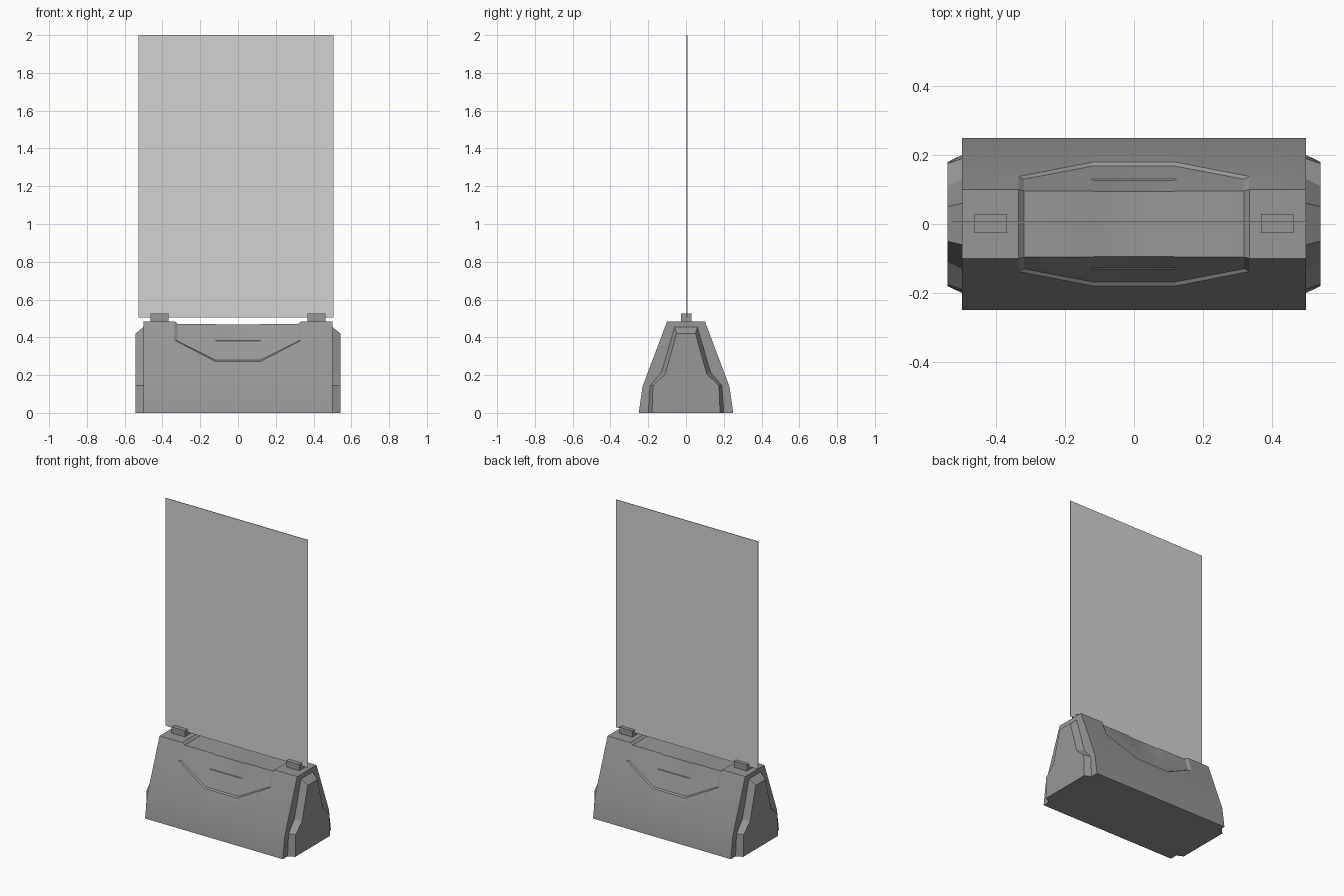
import bpy
import bmesh
import math

if "Cube" in bpy.data.objects:
    bpy.data.objects.remove(bpy.data.objects["Cube"], do_unlink=True)


def make_material(name, value):
    mat = bpy.data.materials.new(name)
    mat.use_nodes = True
    colour = (value, value, value, 1)
    mat.diffuse_color = colour
    mat.node_tree.nodes["Principled BSDF"].inputs["Base Color"].default_value = colour
    return mat


grey = make_material("mid_grey", 0.31)
pale = make_material("pale_grey", 0.65)


def finish(name, bm, material=grey):
    """Turn a bmesh into a named, shaded object."""
    bmesh.ops.recalc_face_normals(bm, faces=bm.faces[:])
    mesh = bpy.data.meshes.new(name)
    bm.to_mesh(mesh)
    bm.free()
    mesh.materials.append(material)
    mesh.shade_smooth()
    mesh.set_sharp_from_angle(angle=math.radians(20))
    obj = bpy.data.objects.new(name, mesh)
    bpy.context.collection.objects.link(obj)


def reflect(bm, axis):
    """Add a reflected copy across one axis and weld the seam."""
    copy = bmesh.ops.duplicate(bm, geom=bm.verts[:] + bm.edges[:] + bm.faces[:])
    for v in copy["geom"]:
        if isinstance(v, bmesh.types.BMVert):
            v.co[axis] = -v.co[axis]
    bmesh.ops.remove_doubles(bm, verts=bm.verts[:], dist=0.0001)


def box(name, size, centre, material=grey):
    bm = bmesh.new()
    bmesh.ops.create_cube(bm, size=1)
    bmesh.ops.scale(bm, vec=size, verts=bm.verts[:])
    bmesh.ops.translate(bm, vec=centre, verts=bm.verts[:])
    finish(name, bm, material)


# Body: one quarter is described, then reflected twice
TOP, HALF_TOP, HALF_MID, MID = 0.485, 0.10, 0.23, 0.14
SLOPE = (TOP - MID) / (HALF_MID - HALF_TOP)


def on_slope(x, y, drop=0.0):
    """Point on the sloping side, lowered by drop."""
    return (x, y, TOP - drop - (y - HALF_TOP) * SLOPE)


points = {
    "ridge": (0.5, 0, TOP), "shoulder": (0.5, HALF_TOP, TOP),
    "waist": (0.5, HALF_MID, MID), "foot": (0.5, 0.25, 0), "base": (0.5, 0, 0),
    "waist0": (0, HALF_MID, MID), "foot0": (0, 0.25, 0), "base0": (0, 0, 0),
}


def ring(tag, x, narrow, drop, edge, side, low):
    """Recess outline: ridge, shoulder, side corner, lower corner."""
    points[tag + "r"] = (x, 0, TOP - drop)
    points[tag + "s"] = (x, edge, TOP - drop)
    fall = drop + (HALF_TOP - edge) * SLOPE
    points[tag + "c"] = on_slope(x, side, fall)
    points[tag + "l"] = on_slope(narrow, low, fall)
    points[tag + "l0"] = on_slope(0, low, fall)


ring("rim_", 0.335, 0.12, 0, 0.10, 0.138, 0.180)
ring("floor_", 0.32, 0.12, 0.014, 0.096, 0.13, 0.168)
ring("step_", 0.123, 0.123, 0.014, 0.096, 0.13, 0.13)
ring("pane_", 0.111, 0.111, 0.018, 0.0945, 0.126, 0.126)
points["pane_mid"] = (0, points["pane_s"][1], points["pane_s"][2])
points["pane_top"] = (0, 0, points["pane_r"][2])

faces = [
    "ridge shoulder rim_s rim_r", "shoulder waist rim_c rim_s",
    "waist waist0 rim_l0 rim_l rim_c", "waist foot foot0 waist0",
    "base base0 foot0 foot", "ridge base foot waist shoulder",
    # Sloping recess rim
    "rim_r rim_s floor_s floor_r", "rim_s rim_c floor_c floor_s",
    "rim_c rim_l floor_l floor_c", "rim_l rim_l0 floor_l0 floor_l",
    # Recess floor
    "floor_r floor_s step_s step_r", "floor_s floor_c floor_l step_c step_s",
    "step_c floor_l floor_l0 step_l0",
    # Faint centre panel
    "step_r step_s pane_s pane_r", "step_s step_c pane_c pane_s",
    "step_c step_l0 pane_l0 pane_c",
    "pane_r pane_s pane_mid pane_top", "pane_s pane_c pane_l0 pane_mid",
]
bm = bmesh.new()
corner = {key: bm.verts.new(co) for key, co in points.items()
          if key not in ("step_l", "pane_l")}
for names in faces:
    bm.faces.new([corner[n] for n in names.split()])
reflect(bm, 0)
reflect(bm, 1)
finish("body", bm)

# Bevelled end panels
outer = [(0.20, 0), (0.19, 0.145), (0.13, 0.215), (0.06, 0.455)]
inner = [(0.18, 0), (0.175, 0.145), (0.11, 0.205), (0.05, 0.42)]


def end_panel(name, side):
    bm = bmesh.new()
    loops = []
    for x, half in ((0.5, outer), (0.542, inner)):
        outline = half + [(-y, z) for y, z in reversed(half)]
        loops.append([bm.verts.new((side * x, y, z)) for y, z in outline])
    for loop in loops:
        bm.faces.new(loop)
    count = len(loops[0])
    for i in range(count):
        j = (i + 1) % count
        bm.faces.new((loops[0][i], loops[0][j], loops[1][j], loops[1][i]))
    finish(name, bm)


# End panels and the small clips on the ridge
for word, side in (("left", 1), ("right", -1)):
    end_panel(word + "_end_panel", side)
    box(word + "_clip", (0.095, 0.055, 0.05), (side * 0.416, 0.002, 0.5))

# Thin upright sheet
box("upright_sheet", (1.033, 0.004, 1.495), (-0.0115, 0.005, 1.2525), pale)
